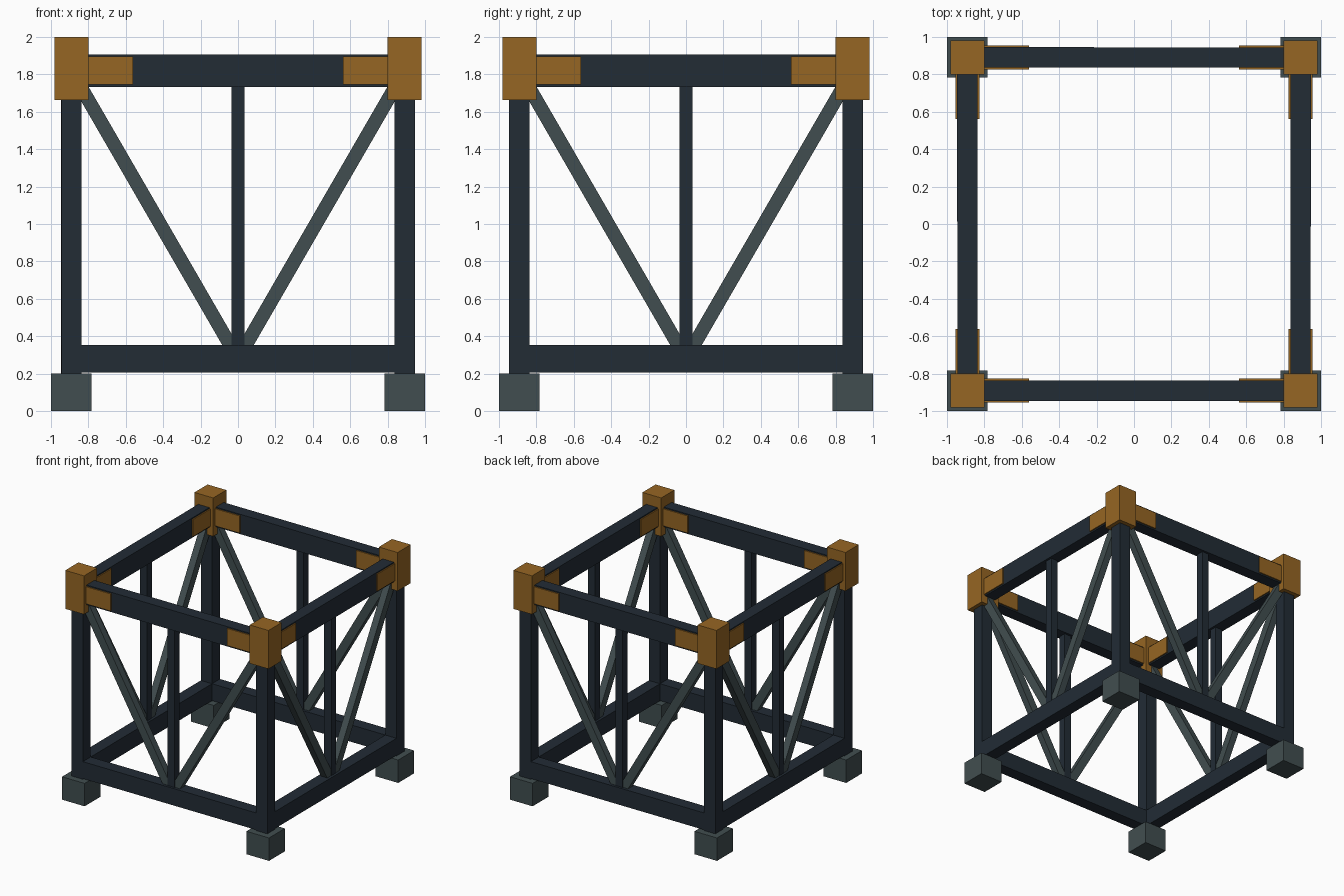
import bpy, math
from mathutils import Matrix, Vector

cube = bpy.data.objects.get("Cube")
if cube:
    bpy.data.objects.remove(cube, do_unlink=True)


def material(name, rgb):
    m = bpy.data.materials.new(name)
    m.use_nodes = True
    m.diffuse_color = (*rgb, 1)
    m.node_tree.nodes["Principled BSDF"].inputs["Base Color"].default_value = (*rgb, 1)
    return m


navy = material("dark_steel", (0.016, 0.025, 0.036))
grey = material("grey_steel", (0.053, 0.076, 0.080))
gold = material("ochre_paint", (0.305, 0.133, 0.017))

C = 0.891         # distance of post and beam axes from the centre
BEAM = 0.108      # beam and post thickness
LOW_Z = 0.28      # bottom rail axis
TOP_Z = 1.82      # top beam axis


def box(name, mat, centre, size, turn=0.0, tilt=0.0):
    """Box tilted in its own side's plane, then turned round to that side."""
    bpy.ops.mesh.primitive_cube_add(size=1)
    ob = bpy.context.object
    ob.name = name
    ob.data.transform(Matrix.Diagonal((*size, 1)))
    ob.matrix_world = (Matrix.Rotation(turn, 4, 'Z') @ Matrix.Translation(centre)
                       @ Matrix.Rotation(tilt, 4, 'Y'))
    ob.data.materials.append(mat)
    return ob


def strut(name, mat, start, end, width, depth, turn):
    """Square-ended bar between two points in a side's plane."""
    a, b = Vector(start), Vector(end)
    d = b - a
    box(name, mat, (a + b) / 2, (width, depth, d.length), turn, math.atan2(d.x, d.z))


for i, side in enumerate(("front", "left", "back", "right")):
    turn = i * math.pi / 2

    # Corner: foot, post and cap
    box(f"{side}_foot", grey, (-C, -C, 0.1), (0.218, 0.218, 0.2), turn)
    box(f"{side}_post", navy, (-C, -C, 0.95), (BEAM, BEAM, 1.5), turn)
    box(f"{side}_corner_cap", gold, (-C, -C, 1.832), (0.181, 0.181, 0.336), turn)

    # Rails and centre post
    box(f"{side}_bottom_rail", navy, (0, -C, LOW_Z), (2 * C, BEAM, 0.148), turn)
    box(f"{side}_top_beam", navy, (0, -C, TOP_Z), (2 * C, BEAM, 0.173), turn)
    strut(f"{side}_centre_post", navy, (0, -C, LOW_Z), (0, -C, TOP_Z), 0.068, 0.068, turn)

    # Diagonal braces and the sleeves that clasp the beam ends
    for s, hand in ((-1, "a"), (1, "b")):
        strut(f"{side}_brace_{hand}", grey, (0, -C, LOW_Z), (s * C, -C, TOP_Z),
              0.073, 0.06, turn)
        box(f"{side}_beam_sleeve_{hand}", gold, (s * 0.7, -C, 1.821),
            (0.275, 0.128, 0.15), turn)
